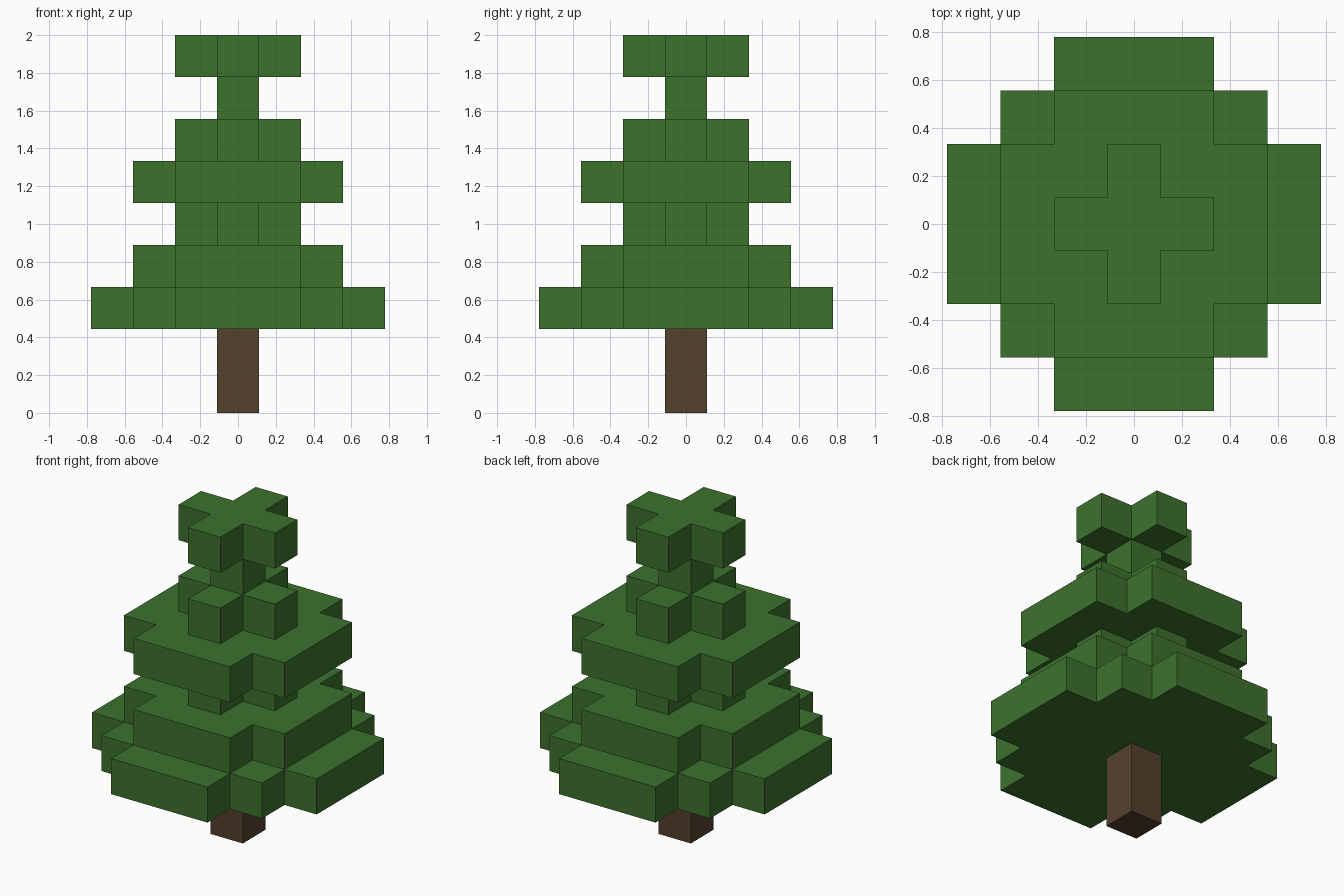
import bpy
import bmesh
from mathutils import Matrix, Vector

cube = bpy.data.objects.get("Cube")
if cube:
    bpy.data.objects.remove(cube, do_unlink=True)

U = 2 / 9  # edge of one block


def make_material(name, rgb):
    mat = bpy.data.materials.new(name)
    mat.use_nodes = True
    mat.diffuse_color = (*rgb, 1)
    mat.node_tree.nodes["Principled BSDF"].inputs["Base Color"].default_value = (*rgb, 1)
    return mat


leaf_green = make_material("leaf green", (0.046, 0.168, 0.027))
bark_brown = make_material("bark brown", (0.088, 0.053, 0.027))


def add_tier(name, quarter, bottom, height, mat):
    """Extrude a stepped outline, given as one quarter that is turned four times."""
    bm = bmesh.new()
    verts = []
    for turn in range(4):
        rot = Matrix.Rotation(turn * 1.5707963, 3, "Z")
        for x, y in quarter:
            verts.append(bm.verts.new(rot @ Vector((x * U, y * U, bottom * U))))
    base = bm.faces.new(verts)
    top = bmesh.ops.extrude_face_region(bm, geom=[base], use_keep_orig=True)
    moved = [g for g in top["geom"] if isinstance(g, bmesh.types.BMVert)]
    bmesh.ops.translate(bm, verts=moved, vec=(0, 0, height * U))
    bmesh.ops.recalc_face_normals(bm, faces=bm.faces)
    mesh = bpy.data.meshes.new(name)
    bm.to_mesh(mesh)
    bm.free()
    mesh.materials.append(mat)
    obj = bpy.data.objects.new(name, mesh)
    bpy.context.collection.objects.link(obj)
    return obj


# Quarter outlines in block units
square = [(0.5, -0.5)]
small_cross = [(1.5, -0.5), (1.5, 0.5), (0.5, 0.5)]
wide_cross = [(2.5, -1.5), (2.5, 1.5), (1.5, 1.5)]
stepped = [(3.5, -1.5), (3.5, 1.5), (2.5, 1.5), (2.5, 2.5), (1.5, 2.5)]

# Trunk
add_tier("trunk", square, 0, 2, bark_brown)

# Foliage, from the widest tier up to the crown
tiers = [
    ("bottom_branches", stepped),
    ("lower_branches", wide_cross),
    ("lower_neck", small_cross),
    ("middle_branches", wide_cross),
    ("upper_branches", small_cross),
    ("upper_neck", square),
    ("crown", small_cross),
]
for level, (name, outline) in enumerate(tiers, start=2):
    add_tier(name, outline, level, 1, leaf_green)
